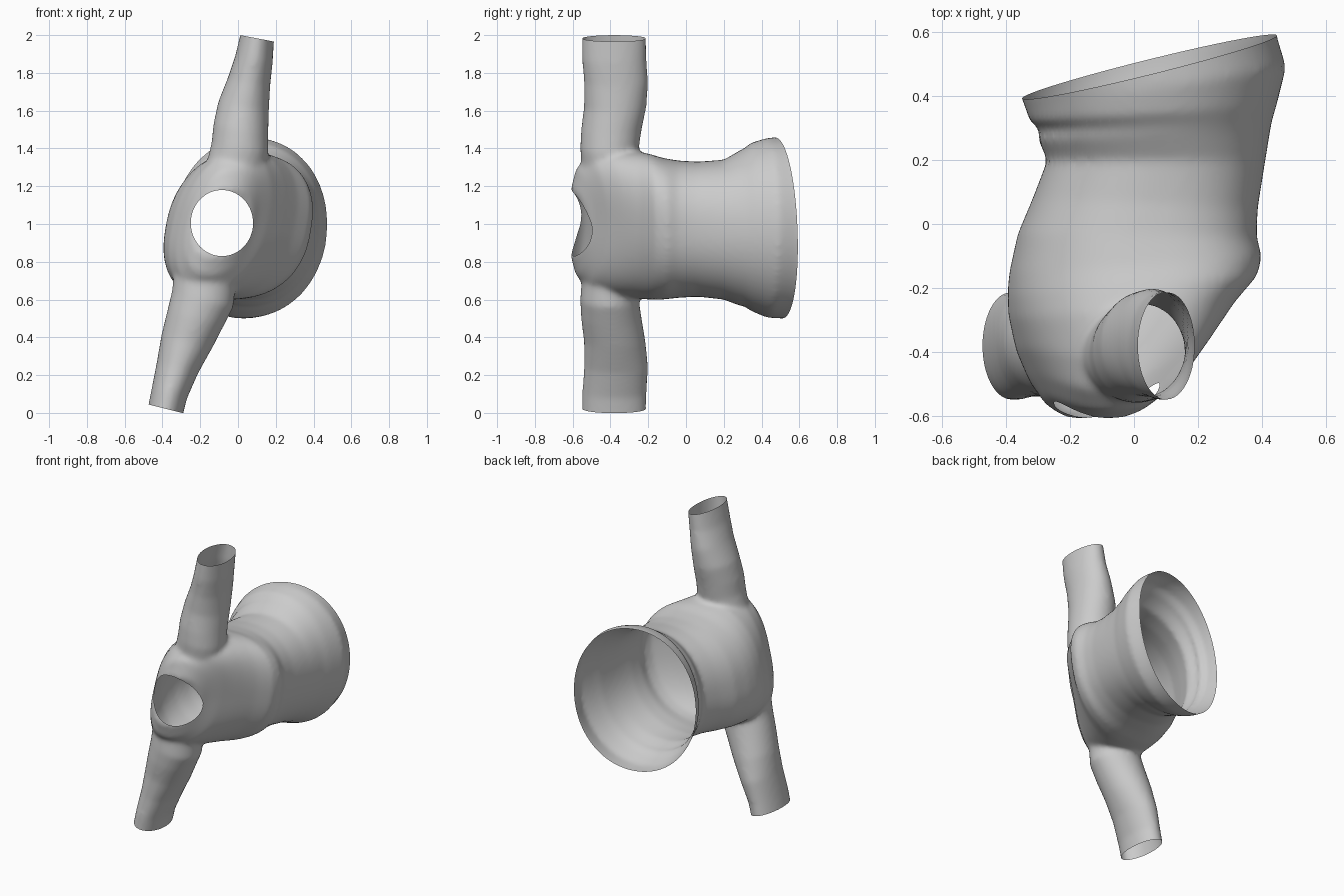
import bpy, bmesh, math
from mathutils import Vector

if "Cube" in bpy.data.objects:
    bpy.data.objects.remove(bpy.data.objects["Cube"])

N = 64


def loft(bm, rings):
    """Closed tube through a list of point rings."""
    loops = [[bm.verts.new(p) for p in ring] for ring in rings]
    for a, b in zip(loops, loops[1:]):
        for i in range(N):
            j = (i + 1) % N
            bm.faces.new((a[i], a[j], b[j], b[i]))
    bm.faces.new(loops[0][::-1])
    bm.faces.new(loops[-1])


def spow(v, e):
    return math.copysign(abs(v) ** e, v)


def ramp(y, y0, y1):
    return min(max((y - y0) / (y1 - y0), 0), 1)


def body_ring(lx, ly, rx, ry, z0, z1):
    """Torso section; it leans, squares off and bows more toward the front."""
    y = (ly + ry) / 2
    lean = .03 + .2 * ramp(y, .3, -.38)
    e = .97 - .14 * ramp(y, .4, -.1) + .1 * ramp(y, -.44, -.54)
    bow = .07 * ramp(y, -.26, -.44)
    h = (z1 - z0) / 2
    half = math.sqrt(max(((rx - lx) / 2) ** 2 - (lean * h) ** 2, 0.001))
    pts = []
    for i in range(N):
        t = 2 * math.pi * i / N
        c, s = spow(math.cos(t), e), spow(math.sin(t), e)
        pts.append(Vector(((lx + rx) / 2 + c * half + s * lean * h,
                           y + c * (ry - ly) / 2 - bow * s * s,
                           (z0 + z1) / 2 + s * h)))
    return pts


def sleeve_ring(z, x0, x1, y0, y1, tilt):
    """Tilted oval cross-section of a sleeve."""
    pts = []
    for i in range(N):
        t = 2 * math.pi * i / N
        c, s = math.cos(t), math.sin(t)
        pts.append(Vector(((x0 + x1) / 2 + c * (x1 - x0) / 2,
                           (y0 + y1) / 2 + s * (y1 - y0) / 2,
                           z - tilt * c * (x1 - x0) / 2)))
    return pts


def make(name, bm):
    bmesh.ops.recalc_face_normals(bm, faces=bm.faces)
    me = bpy.data.meshes.new(name)
    bm.to_mesh(me)
    bm.free()
    ob = bpy.data.objects.new(name, me)
    bpy.context.collection.objects.link(ob)
    return ob


# torso from hem (back) to neck (front): lx, ly, rx, ry, z0, z1
torso = [
    (-.37, .47, .435, .68, .50, 1.46),
    (-.35, .39, .445, .59, .50, 1.46),
    (-.34, .365, .475, .49, .505, 1.455),
    (-.325, .32, .445, .37, .54, 1.43),
    (-.29, .295, .43, .32, .565, 1.40),
    (-.30, .265, .425, .29, .57, 1.385),
    (-.27, .20, .41, .20, .60, 1.34),
    (-.315, .08, .385, .05, .615, 1.33),
    (-.36, -.03, .38, -.04, .61, 1.335),
    (-.385, -.15, .395, -.10, .60, 1.35),
    (-.39, -.22, .38, -.16, .60, 1.37),
    (-.385, -.29, .31, -.24, .605, 1.385),
    (-.36, -.39, .235, -.34, .62, 1.39),
    (-.32, -.475, .17, -.42, .65, 1.37),
    (-.28, -.54, .11, -.48, .73, 1.29),
    (-.25, -.565, .08, -.51, .83, 1.18)]
bm = bmesh.new()
loft(bm, [body_ring(*r) for r in torso])

# sleeves: z, x0, x1, y0, y1
upper = [(1.15, -.20, .12, -.54, -.28), (1.4, -.14, .16, -.56, -.25),
         (1.5, -.13, .16, -.555, -.235), (1.62, -.105, .163, -.54, -.21),
         (1.75, -.055, .17, -.54, -.20), (1.87, -.015, .183, -.55, -.21),
         (2.06, .03, .195, -.55, -.21)]
lower = [(.85, -.32, 0, -.54, -.28), (.6, -.35, -.025, -.56, -.25),
         (.5, -.375, -.075, -.555, -.235), (.38, -.405, -.135, -.54, -.215),
         (.24, -.43, -.21, -.54, -.20), (.1, -.458, -.27, -.55, -.21),
         (-.06, -.49, -.31, -.55, -.21)]
for rows, tilt in ((upper, .19), (lower, .25)):
    loft(bm, [sleeve_ring(*r, tilt) for r in rows])
shirt = make("shirt", bm)

# neck hole cutter
NX, NZ, RX, RZ = -.085, 1.005, .165, .175
bm = bmesh.new()
loft(bm, [[Vector((NX + RX * math.cos(2 * math.pi * i / N), y,
                   NZ + RZ * math.sin(2 * math.pi * i / N))) for i in range(N)]
          for y in (-.9, -.38)])
cutter = make("neck_cutter", bm)
cutter.hide_render = True

# blend the parts into one skin, then cut the neck
m = shirt.modifiers.new("blend", 'REMESH')
m.mode = 'VOXEL'
m.voxel_size = .014
m = shirt.modifiers.new("soften", 'SMOOTH')
m.factor = .5
m.iterations = 10
m = shirt.modifiers.new("neck", 'BOOLEAN')
m.operation = 'DIFFERENCE'
m.object = cutter
m.solver = 'EXACT'
bpy.context.view_layer.update()
baked = bpy.data.meshes.new_from_object(
    shirt.evaluated_get(bpy.context.evaluated_depsgraph_get()))
shirt.modifiers.clear()
shirt.data = baked
bpy.data.objects.remove(cutter)

# open the neck pocket, sleeve ends and hem
bm = bmesh.new()
bm.from_mesh(baked)
pocket = []
for f in bm.faces:
    c = f.calc_center_median()
    if c.y < -.3 and ((c.x - NX) / RX) ** 2 + ((c.z - NZ) / RZ) ** 2 < 1.0005:
        pocket.append(f)
bmesh.ops.delete(bm, geom=pocket, context='FACES')
for co, no in (((.01, 0, 2.0), (.19, 0, 1)),
               ((-.475, 0, .045), (-.25, 0, -1)),
               ((-.35, .39, 1.0), (-.25, 1, .05))):
    bmesh.ops.bisect_plane(bm, geom=bm.verts[:] + bm.edges[:] + bm.faces[:],
                           plane_co=co, plane_no=no, clear_outer=True)
for f in bm.faces:
    f.smooth = True
bm.to_mesh(baked)
bm.free()
